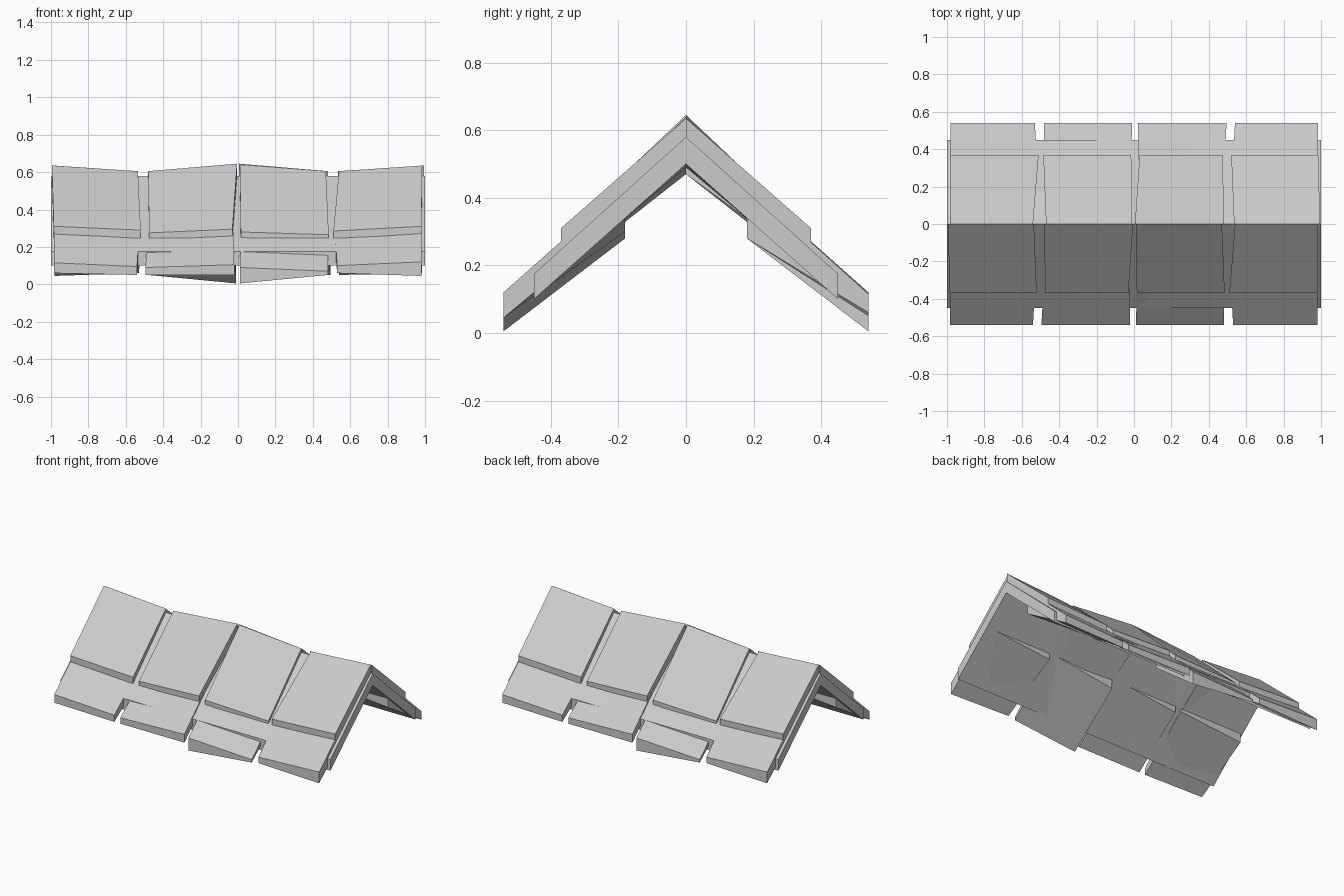
import bpy
from math import pi
from mathutils import Matrix

if "Cube" in bpy.data.objects:
    bpy.data.objects.remove(bpy.data.objects["Cube"])


def make(name, verts, faces):
    me = bpy.data.meshes.new(name)
    me.from_pydata(verts, [], faces)
    ob = bpy.data.objects.new(name, me)
    bpy.context.collection.objects.link(ob)
    return ob


# Gabled roof deck: chevron profile extruded along x
profile = [(-0.45, 0.10), (-0.45, 0.175), (0, 0.58), (0.45, 0.175), (0.45, 0.10), (0, 0.50)]
deck_verts = [(x, y, z) for x in (-1, 1) for y, z in profile]
deck_faces = [(i, (i + 1) % 6, (i + 1) % 6 + 6, i + 6) for i in range(6)]
deck_faces += [(0, 5, 2, 1), (5, 4, 3, 2), (6, 7, 8, 11), (11, 8, 9, 10)]
deck = make("roof_deck", deck_verts, [f[::-1] for f in deck_faces])

BOX = [(0, 1, 3, 2), (4, 6, 7, 5), (0, 4, 5, 1), (2, 3, 7, 6), (0, 2, 6, 4), (1, 5, 7, 3)]


def shingle(name, y_high, y_low, xs, top, bottom):
    """Uneven slab; xs/top/bottom list high-left, high-right, low-left, low-right."""
    ys = (y_high, y_high, y_low, y_low)
    verts = [(x, y, z) for x, y, z in zip(xs, ys, bottom)]
    verts += [(x, y, z) for x, y, z in zip(xs, ys, top)]
    ob = make(name, verts, BOX)
    # the opposite slope is the same row turned half way round
    twin = ob.copy()
    twin.data = ob.data.copy()
    twin.name = name + "_back"
    twin.data.transform(Matrix.Rotation(pi, 4, 'Z'))
    bpy.context.collection.objects.link(twin)


# Upper course, ridge to mid slope
upper = [
    ((-.995, -.535, -.985, -.52), (.635, .605, .31, .29), (.52, .49, .21, .18)),
    ((-.48, -.005, -.475, -.03), (.605, .645, .275, .295), (.49, .52, .18, .21)),
    ((.01, .47, .015, .485), (.64, .605, .28, .265), (.47, .50, .20, .18)),
    ((.54, .985, .51, .98), (.605, .635, .285, .31), (.49, .51, .18, .21)),
]
# Lower course, mid slope to eave
lower = [
    ((-.985, -.52, -.985, -.54), (.44, .415, .115, .095), (.28, .32, .06, .05)),
    ((-.475, -.03, -.495, -.02), (.41, .43, .09, .105), (.30, .35, .05, .05)),
    ((.02, .485, .01, .48), (.43, .41, .09, .07), (.28, .345, .005, .05)),
    ((.51, .98, .53, .98), (.41, .44, .10, .12), (.30, .345, .06, .045)),
]
for i, (u, l) in enumerate(zip(upper, lower)):
    shingle(f"upper_shingle_{i + 1}", 0.0, -0.37, *u)
    shingle(f"lower_shingle_{i + 1}", -0.18, -0.54, *l)

# Consistent outward normals
import bmesh
for ob in bpy.data.objects:
    bm = bmesh.new()
    bm.from_mesh(ob.data)
    bmesh.ops.recalc_face_normals(bm, faces=bm.faces)
    bm.to_mesh(ob.data)
    bm.free()
